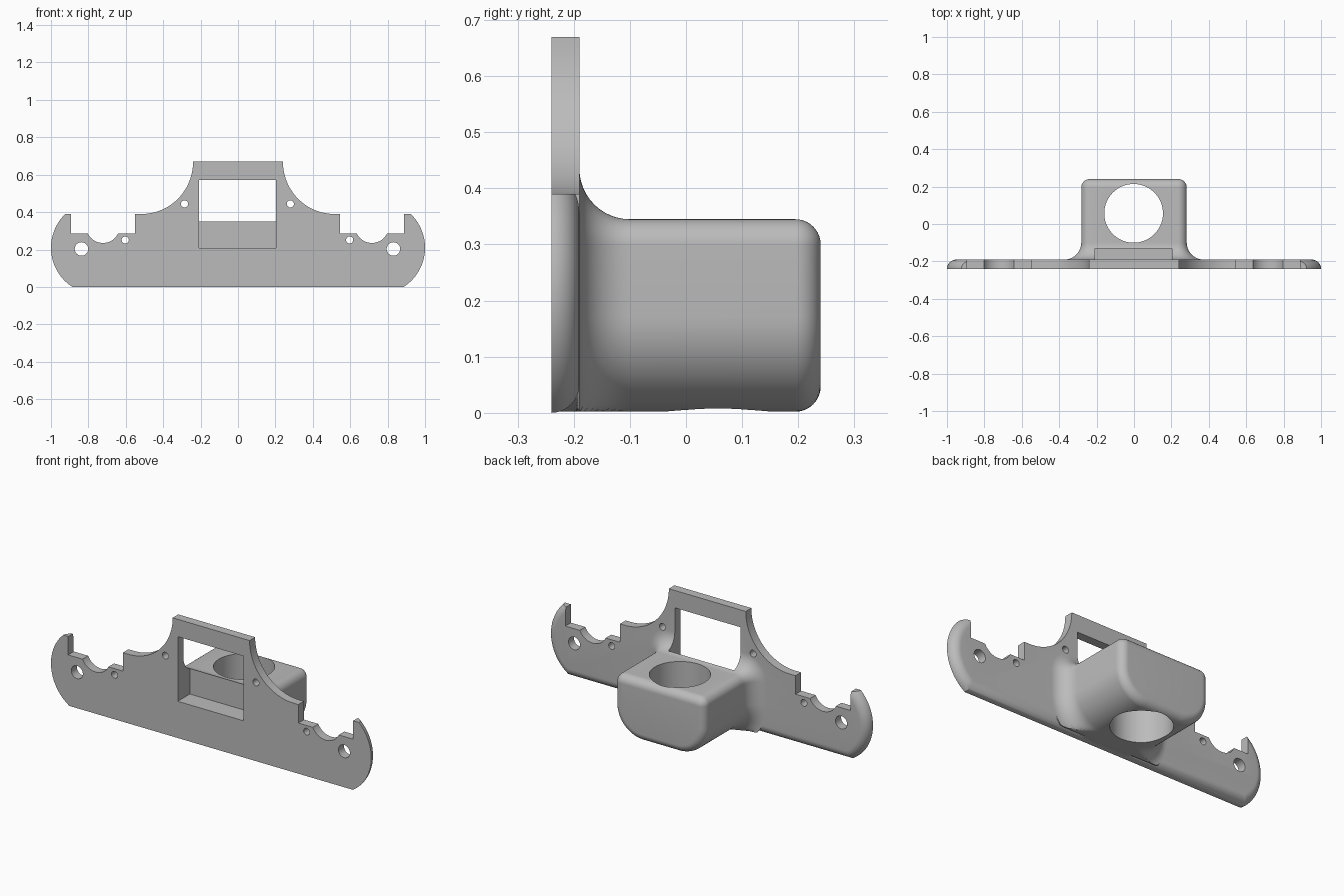
import bpy, bmesh, math
from math import cos, sin, pi, sqrt

if "Cube" in bpy.data.objects:
    bpy.data.objects.remove(bpy.data.objects["Cube"], do_unlink=True)

grey = bpy.data.materials.new("mid grey")
grey.use_nodes = True
grey.diffuse_color = (0.5, 0.5, 0.5, 1)
grey.node_tree.nodes["Principled BSDF"].inputs["Base Color"].default_value = (0.5, 0.5, 0.5, 1)

FRONT, BACK = -0.24, -0.19
EDGE = 0.05        # rounding of the plate's rear edge
MID = -0.003       # centre of the cut-outs


def loft(name, rings):
    """Closed solid through rings of equal point count."""
    bm = bmesh.new()
    loops = [[bm.verts.new(p) for p in ring] for ring in rings]
    n = len(loops[0])
    for a, b in zip(loops, loops[1:]):
        for i in range(n):
            j = (i + 1) % n
            bm.faces.new((a[i], a[j], b[j], b[i]))
    bm.faces.new(loops[0])
    bm.faces.new(loops[-1])
    bmesh.ops.recalc_face_normals(bm, faces=bm.faces)
    mesh = bpy.data.meshes.new(name)
    bm.to_mesh(mesh)
    bm.free()
    mesh.materials.append(grey)
    ob = bpy.data.objects.new(name, mesh)
    bpy.context.collection.objects.link(ob)
    return ob


def combine(target, tool, operation):
    mod = target.modifiers.new("combine", 'BOOLEAN')
    mod.operation, mod.solver, mod.object = operation, 'EXACT', tool
    bpy.context.view_layer.objects.active = target
    bpy.ops.object.modifier_apply(modifier=mod.name)
    bpy.data.objects.remove(tool, do_unlink=True)


def box(x0, x1, y0, y1, z0, z1):
    return loft("cutter", [[(x0, y, z0), (x1, y, z0), (x1, y, z1), (x0, y, z1)]
                           for y in (y0, y1)])


def bore(x, z, r):
    turn = [2 * pi * i / 48 for i in range(48)]
    return loft("cutter", [[(x + r * cos(a), y, z + r * sin(a)) for a in turn]
                           for y in (-0.3, -0.15)])


def plate_half(d):
    """Right half of the plate outline, outer edge inset by d."""
    pts = []
    steps = 28
    for i in range(steps + 1):
        z = d + (0.39 - d) * i / steps
        pts.append((0.75 + sqrt((0.25 - d) ** 2 - (z - 0.21) ** 2), z))
    for i in range(25):
        a = pi / 2 * i / 24
        pts.append((0.515 - 0.275 * sin(a), 0.67 - 0.28 * cos(a)))
    return pts


def plate_ring(y, d):
    half = plate_half(d)
    return [(x, y, z) for x, z in half] + [(-x, y, z) for x, z in reversed(half)]


# Plate with rounded rear edge
bracket = loft("mounting_bracket", [
    plate_ring(FRONT + EDGE * sin(a), EDGE * (1 - cos(a)))
    for a in [pi / 2 * i / 10 for i in range(11)]])


# Block outline: points with normals, small top corners and large bottom ones
def block_outline():
    half = []
    for cx, cz, r, start in ((0.112, 0.172, 0.17, -pi / 2), (0.235, 0.298, 0.047, 0)):
        for i in range(17):
            a = start + pi / 2 * i / 16
            half.append((cx + r * cos(a), cz + r * sin(a), cos(a), sin(a)))
    return half + [(-x, z, -nx, nz) for x, z, nx, nz in reversed(half)]


def block_ring(y, off):
    return [(x + nx * off, y, max(z + nz * off, 0.002 - min(off, 0)))
            for x, z, nx, nz in block_outline()]


# Block sections: root, flared fillet, rounded rear
R, ROUND, REAR = 0.09, 0.045, 0.24
rings = [block_ring(-0.235, 0), block_ring(-0.196, 0), block_ring(-0.194, R)]
for i in range(13):
    a = pi / 2 * i / 12
    rings.append(block_ring(BACK + R * (1 - cos(a)), R * (1 - sin(a))))
for i in range(11):
    a = pi / 2 * i / 10
    rings.append(block_ring(REAR - ROUND + ROUND * sin(a), -ROUND * (1 - cos(a))))
combine(bracket, loft("block", rings), 'UNION')

# Window and the pocket sunk into the block
combine(bracket, box(-0.208, 0.203, -0.3, -0.132, 0.207, 0.572), 'DIFFERENCE')

# Vertical bore through the block
turn = [2 * pi * i / 72 for i in range(72)]
combine(bracket, loft("cutter", [[(0.157 * cos(a) - 0.002, 0.057 + 0.157 * sin(a), z) for a in turn]
                                 for z in (-0.1, 0.5)]), 'DIFFERENCE')

# Side notches, cradles and screw holes
for s in (-1, 1):
    xs = sorted((MID + s * 0.548, MID + s * 0.89))
    combine(bracket, box(xs[0], xs[1], -0.3, -0.15, 0.286, 0.5), 'DIFFERENCE')
    for x, z, r in ((0.719, 0.325, 0.09), (0.834, 0.203, 0.036),
                    (0.6, 0.251, 0.019), (0.283, 0.444, 0.019)):
        combine(bracket, bore(MID + s * x, z, r), 'DIFFERENCE')

bpy.ops.object.select_all(action='DESELECT')
bracket.select_set(True)
bpy.context.view_layer.objects.active = bracket
bpy.ops.object.shade_smooth_by_angle(angle=math.radians(30))
